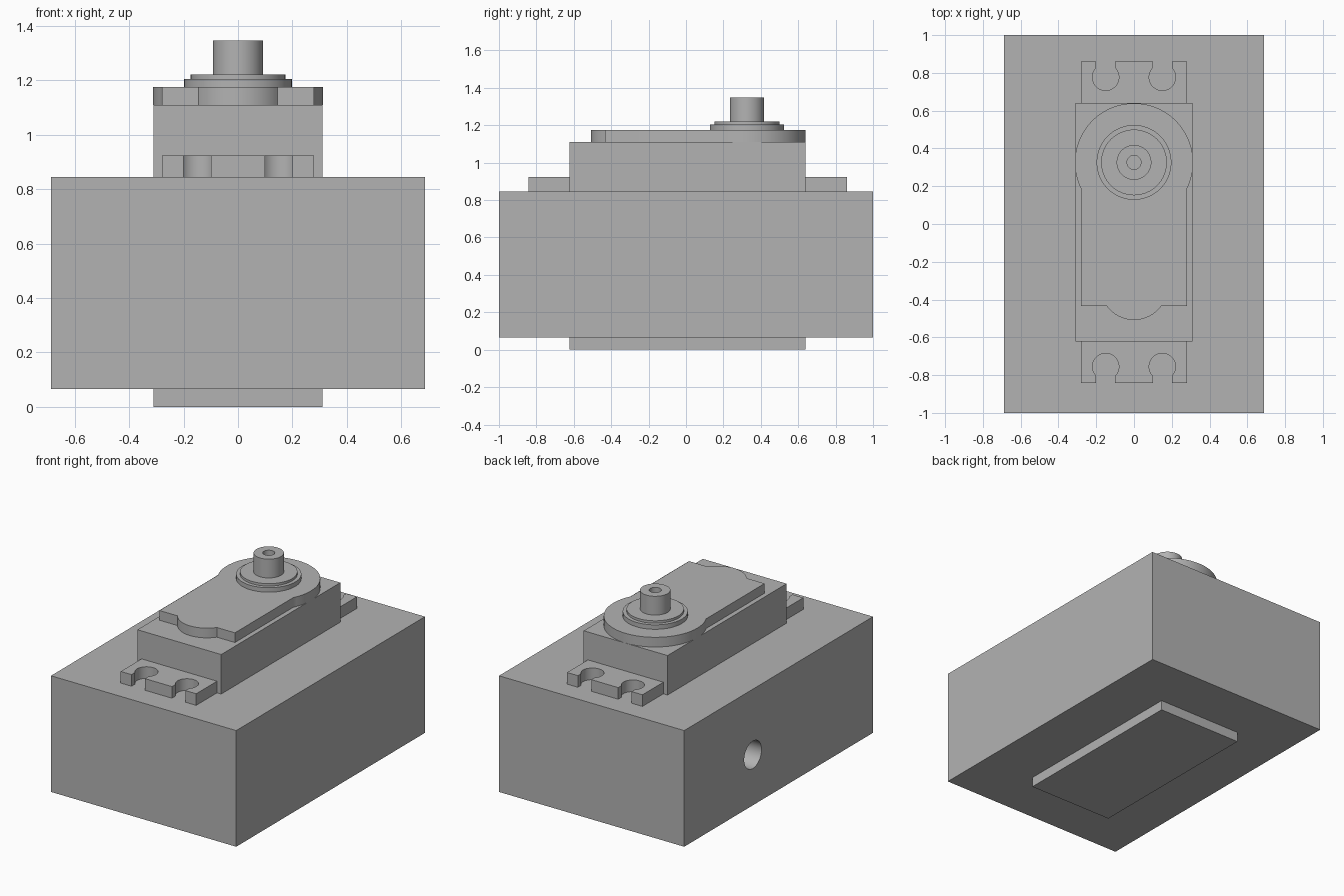
import bpy, bmesh
from math import sin, cos, pi, asin, acos, radians

old = bpy.data.objects.get("Cube")
if old:
    bpy.data.objects.remove(old, do_unlink=True)

grey = bpy.data.materials.new("plain grey")
grey.use_nodes = True
colour = (0.45, 0.45, 0.45, 1)
grey.diffuse_color = colour
grey.node_tree.nodes["Principled BSDF"].inputs["Base Color"].default_value = colour


def finish(name, bm):
    bmesh.ops.recalc_face_normals(bm, faces=bm.faces)
    mesh = bpy.data.meshes.new(name)
    bm.to_mesh(mesh)
    bm.free()
    mesh.materials.append(grey)
    ob = bpy.data.objects.new(name, mesh)
    bpy.context.collection.objects.link(ob)
    return ob


def smooth(ob):
    bpy.ops.object.select_all(action='DESELECT')
    ob.select_set(True)
    bpy.context.view_layer.objects.active = ob
    bpy.ops.object.shade_smooth_by_angle(angle=radians(30))


def prism(name, outline, z0, z1):
    """Extrude a flat outline from z0 up to z1."""
    bm = bmesh.new()
    face = bm.faces.new([bm.verts.new((x, y, z0)) for x, y in outline])
    top = bmesh.ops.extrude_face_region(bm, geom=[face])
    verts = [v for v in top["geom"] if isinstance(v, bmesh.types.BMVert)]
    bmesh.ops.translate(bm, verts=verts, vec=(0, 0, z1 - z0))
    return finish(name, bm)


def rect(hx, y0, y1):
    return [(-hx, y0), (hx, y0), (hx, y1), (-hx, y1)]


def arc(cx, cy, r, a0, a1, n):
    return [(cx + r * cos(a0 + (a1 - a0) * i / n),
             cy + r * sin(a0 + (a1 - a0) * i / n)) for i in range(n + 1)]


def lathe(name, profile, y, n=64):
    """Turn a closed (radius, z) profile about a vertical axis."""
    bm = bmesh.new()
    rings = []
    for i in range(n):
        a = 2 * pi * i / n
        rings.append([bm.verts.new((r * cos(a), y + r * sin(a), z)) for r, z in profile])
    for i in range(n):
        a, b = rings[i], rings[(i + 1) % n]
        for j in range(len(profile) - 1):
            bm.faces.new((a[j], b[j], b[j + 1], a[j + 1]))
    bm.faces.new([ring[0] for ring in rings])
    bm.faces.new([ring[-1] for ring in rings])
    return finish(name, bm)


# Housing block with a round cable hole in its right side
block = prism("housing_block", rect(0.687, -1, 1), 0.066, 0.845)
cutter = prism("cable_hole_cutter", arc(0, 0, 0.092, 0, 2 * pi * 47 / 48, 47), -0.4, 0.4)
cutter.rotation_euler = (0, pi / 2, 0)
cutter.location = (-0.712, 0.273, 0.405)
cutter.hide_render = True
cut = block.modifiers.new("cable_hole", 'BOOLEAN')
cut.object = cutter
cut.solver = 'EXACT'
bpy.context.view_layer.objects.active = block
block.select_set(True)
bpy.ops.object.modifier_apply(modifier=cut.name)
bpy.data.objects.remove(cutter, do_unlink=True)
smooth(block)

# Motor body running through the block
prism("motor_body", rect(0.311, -0.622, 0.64), 0, 1.11)

# Mounting tabs: keyhole slots open at the outer edge
R, SLOT, HOLE_X = 0.07, 0.05, 0.15
half = asin(SLOT / R)


def tab(name, inner, outer, hole_y):
    s = 1 if outer > inner else -1
    outline = [(-0.28, inner), (-0.28, outer)]
    for cx in (-HOLE_X, HOLE_X):
        keyhole = arc(cx, 0, R, pi / 2 + half, 2.5 * pi - half, 32)
        outline.append((cx - SLOT, outer))
        outline += [(x, hole_y + s * y) for x, y in keyhole]
        outline.append((cx + SLOT, outer))
    outline += [(0.28, outer), (0.28, inner)]
    smooth(prism(name, outline, 0.845, 0.923))


tab("front_mounting_tab", -0.622, -0.843, -0.755)
tab("back_mounting_tab", 0.64, 0.861, 0.777)

# Top cover: large round end, straight sides, small rounded front bulge
AXIS_Y = 0.326
big = acos(0.28 / 0.313)
bulge = asin(0.146 / 0.179)
outline = arc(0, AXIS_Y, 0.313, -big, pi + big, 56)
outline += [(-0.28, -0.433)]
outline += arc(0, -0.329, 0.179, 1.5 * pi - bulge, 1.5 * pi + bulge, 20)
outline += [(0.28, -0.433)]
smooth(prism("top_cover", outline, 1.11, 1.175))

# Stepped collar and hollow output shaft
profile = [(0.198, 1.17), (0.198, 1.205), (0.174, 1.205), (0.174, 1.221),
           (0.092, 1.221), (0.092, 1.347), (0.037, 1.347), (0.037, 1.225)]
smooth(lathe("output_shaft", profile, AXIS_Y))
